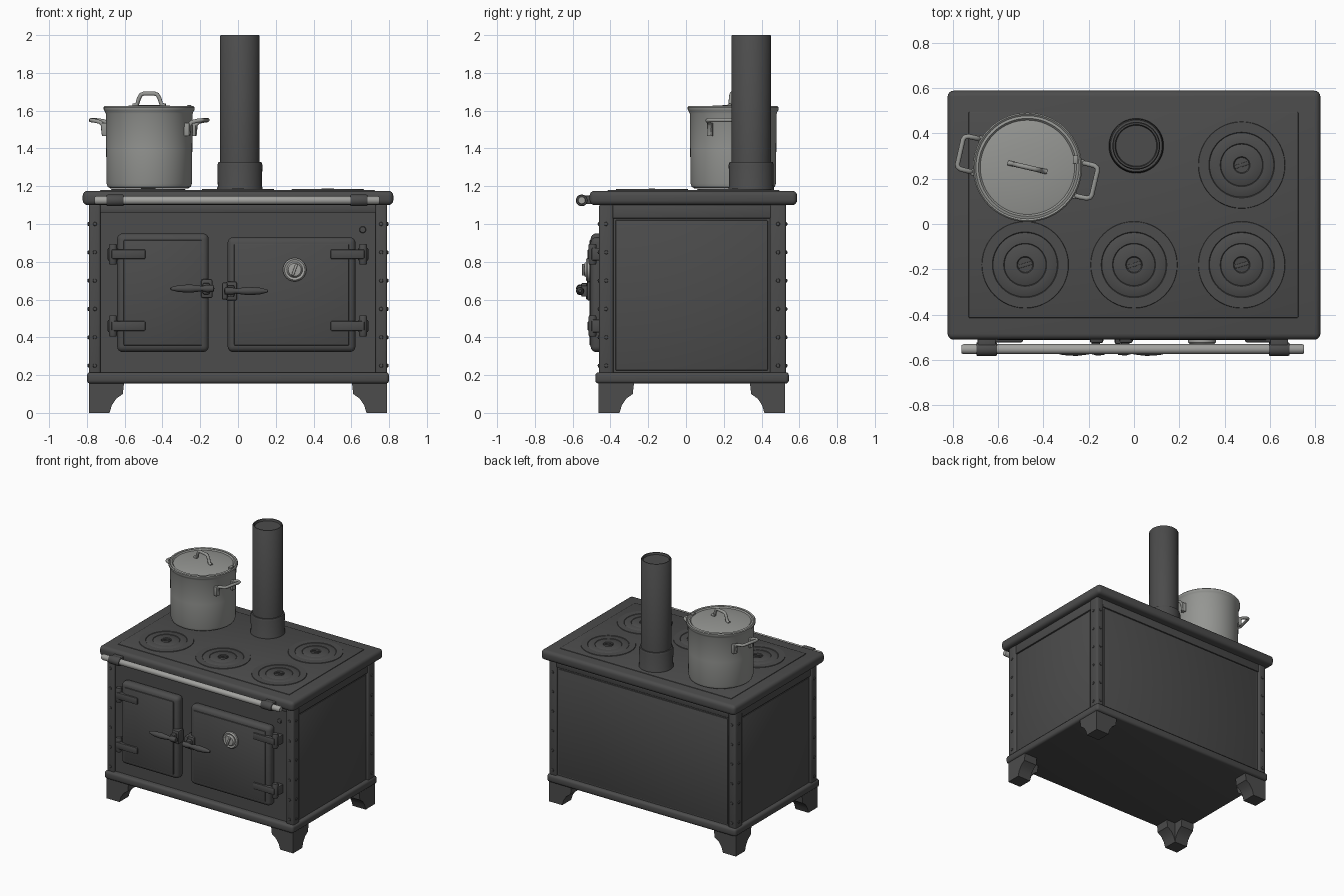
import bpy, bmesh, math
from mathutils import Vector, Matrix

if "Cube" in bpy.data.objects:
    bpy.data.objects.remove(bpy.data.objects["Cube"])


def material(name, rgb):
    m = bpy.data.materials.new(name)
    m.diffuse_color = (*rgb, 1)
    m.use_nodes = True
    m.node_tree.nodes["Principled BSDF"].inputs["Base Color"].default_value = m.diffuse_color
    return m


IRON = material("cast iron", (0.072, 0.072, 0.072))
ENAMEL = material("pale enamel", (0.30, 0.305, 0.29))
STEEL = material("polished steel", (0.36, 0.36, 0.345))


def finish(name, bm, mat, angle=40):
    bmesh.ops.recalc_face_normals(bm, faces=bm.faces)
    me = bpy.data.meshes.new(name)
    bm.to_mesh(me)
    bm.free()
    return register(name, me, mat, angle)


def register(name, me, mat, angle=40):
    ob = bpy.data.objects.new(name, me)
    bpy.context.collection.objects.link(ob)
    me.materials.clear()
    me.materials.append(mat)
    bpy.ops.object.select_all(action='DESELECT')
    ob.select_set(True)
    bpy.context.view_layer.objects.active = ob
    bpy.ops.object.shade_smooth_by_angle(angle=math.radians(angle))
    return ob


def box(name, x, y, z, mat=IRON, r=0.01, seg=2):
    """Rounded box from (min, max) ranges."""
    bm = bmesh.new()
    bmesh.ops.create_cube(bm, size=1)
    for v in bm.verts:
        v.co = Vector([(a + b) / 2 + c * (b - a) for c, (a, b) in zip(v.co, (x, y, z))])
    if r:
        bmesh.ops.bevel(bm, geom=bm.edges[:], offset=r, segments=seg, profile=0.5, affect='EDGES')
    return finish(name, bm, mat)


def lathe(name, profile, loc, mat=IRON, axis='Z', n=48):
    """Spin (radius, height) points round an axis; zero radius closes an end."""
    bm = bmesh.new()
    vs = [bm.verts.new((r, 0, h)) for r, h in profile]
    es = [bm.edges.new(p) for p in zip(vs, vs[1:])]
    bmesh.ops.spin(bm, geom=vs + es, cent=(0, 0, 0), axis=(0, 0, 1),
                   angle=2 * math.pi, steps=n, use_duplicate=False)
    bmesh.ops.remove_doubles(bm, verts=bm.verts[:], dist=1e-5)
    turn = {'Z': Matrix(), 'X': Matrix.Rotation(math.pi / 2, 4, 'Y'),
            '-X': Matrix.Rotation(-math.pi / 2, 4, 'Y'),
            '-Y': Matrix.Rotation(math.pi / 2, 4, 'X')}[axis]
    bm.transform(Matrix.Translation(loc) @ turn)
    return finish(name, bm, mat)


def tube(name, pts, r, mat):
    cu = bpy.data.curves.new(name, 'CURVE')
    cu.dimensions = '3D'
    cu.bevel_depth, cu.bevel_resolution, cu.use_fill_caps = r, 3, True
    sp = cu.splines.new('POLY')
    sp.points.add(len(pts) - 1)
    for p, co in zip(sp.points, pts):
        p.co = (*co, 1)
    ob = bpy.data.objects.new(name, cu)
    bpy.context.collection.objects.link(ob)
    bpy.context.view_layer.update()
    me = bpy.data.meshes.new_from_object(ob.evaluated_get(bpy.context.evaluated_depsgraph_get()))
    bpy.data.objects.remove(ob)
    return register(name, me, mat, 60)


# Body core, base slab and cooktop
box("body", (-0.772, 0.772), (-0.44, 0.515), (0.16, 1.11), r=0)
box("base_slab", (-0.80, 0.80), (-0.48, 0.545), (0.155, 0.215), r=0.018, seg=3)
box("cooktop_rim", (-0.822, 0.822), (-0.51, 0.588), (1.10, 1.176), r=0.026, seg=4)
box("cooktop_plate", (-0.73, 0.725), (-0.415, 0.495), (1.15, 1.181), r=0.006)

# Corner posts with rivets, and the frame strips between them
RIVET = [(0.011, 0), (0.009, 0.006), (0, 0.009)]
for sx in (-1, 1):
    for ya, yb in ((-0.46, -0.385), (0.445, 0.53)):
        box("corner_post", sorted((sx * 0.727, sx * 0.79)), (ya, yb), (0.2, 1.105), r=0.012, seg=3)
        for i in range(6):
            z = 0.25 + i * 0.15
            lathe("side_rivet", RIVET, (sx * 0.789, (ya + yb) / 2, z),
                  axis='X' if sx > 0 else '-X', n=10)
            if ya < 0:
                lathe("front_rivet", RIVET, (sx * 0.758, -0.459, z), axis='-Y', n=10)
            else:
                lathe("back_rivet", [(r, -h) for r, h in RIVET],
                      (sx * 0.758, 0.529, z), axis='-Y', n=10)
    box("side_top_strip", sorted((sx * 0.76, sx * 0.784)), (-0.39, 0.45), (1.03, 1.105), r=0.005)
    box("side_panel", sorted((sx * 0.76, sx * 0.777)), (-0.373, 0.433), (0.225, 1.02), r=0.004)
box("front_top_strip", (-0.73, 0.73), (-0.455, -0.43), (1.06, 1.105), r=0.005)
box("back_top_strip", (-0.73, 0.73), (0.50, 0.525), (1.04, 1.105), r=0.005)
box("back_panel", (-0.715, 0.715), (0.50, 0.52), (0.225, 1.03), r=0.004)

# Bracket feet: two curved arms per corner
arm = [(0, 0), (0.11, 0), (0.122, 0.04), (0.145, 0.075), (0.18, 0.10), (0.187, 0.16), (0, 0.16)]
for sx in (-1, 1):
    for oy, sy in ((-0.462, 1), (0.525, -1)):
        for along_x in (True, False):
            bm = bmesh.new()
            face = bm.faces.new([bm.verts.new((a, 0, h)) for a, h in arm])
            ext = bmesh.ops.extrude_face_region(bm, geom=[face])
            for v in ext['geom']:
                if isinstance(v, bmesh.types.BMVert):
                    v.co.y = 0.11
            for v in bm.verts:
                a, b, h = v.co
                if not along_x:
                    a, b = b, a
                v.co = (sx * (0.79 - a), oy + sy * b, h)
            finish("foot", bm, IRON)

# Oven doors with raised inner faces, and strap hinges on their outer edges
for name, x0, x1, ztop, sx in (("left_door", -0.64, -0.155, 0.95, -1),
                               ("right_door", -0.055, 0.622, 0.93, 1)):
    box(name, (x0, x1), (-0.505, -0.43), (0.322, ztop), r=0.03, seg=4)
    box(name + "_face", (x0 + 0.035, x1 - 0.035), (-0.511, -0.48), (0.357, ztop - 0.035), r=0.005)
    for z in (0.84, 0.46):
        box("hinge_strap", sorted((sx * 0.49, sx * 0.67)), (-0.522, -0.49), (z - 0.026, z + 0.026), r=0.008)
        box("hinge_mount", sorted((sx * 0.635, sx * 0.69)), (-0.50, -0.43), (z - 0.034, z + 0.034), r=0.008)
        lathe("hinge_pin", [(0, -0.055), (0.018, -0.055), (0.022, -0.045), (0.022, 0.045),
                            (0.018, 0.055), (0, 0.055)], (sx * 0.662, -0.495, z), n=16)

# Door latches with tapered grips
GRIP = [(0, -0.04), (0.018, -0.035), (0.02, 0), (0.013, 0.025), (0.016, 0.04),
        (0.022, 0.09), (0.018, 0.15), (0.008, 0.19), (0, 0.195)]
for x, z, axis in ((-0.165, 0.658, '-X'), (-0.035, 0.645, 'X')):
    box("latch_plate", (x - 0.03, x + 0.03), (-0.525, -0.46), (z - 0.05, z + 0.05), r=0.01)
    box("latch_block", (x - 0.022, x + 0.016), (-0.555, -0.50), (z - 0.03, z + 0.03), r=0.008)
    lathe("latch_grip", GRIP, (x, -0.56, z), axis=axis, n=16)
box("latch_keeper", (-0.085, -0.055), (-0.53, -0.43), (0.60, 0.69), r=0.008)

# Temperature dial and small keyhole cover
lathe("dial", [(0.062, 0), (0.062, 0.014), (0.054, 0.022), (0.046, 0.018), (0.042, 0.018),
               (0.034, 0.03), (0, 0.033)], (0.30, -0.508, 0.758), STEEL, '-Y', 32)
bar = box("dial_pointer", (-0.007, 0.007), (-0.008, 0.008), (-0.032, 0.032), STEEL, 0.003)
bar.matrix_world = Matrix.Translation((0.30, -0.542, 0.758)) @ Matrix.Rotation(0.35, 4, 'Y')
lathe("keyhole_cover", [(0.018, 0), (0.015, 0.008), (0, 0.01)], (0.66, -0.44, 0.97), axis='-Y', n=16)

# Towel rail and its brackets
lathe("towel_rail", [(0, -0.76), (0.018, -0.76), (0.022, -0.752), (0.022, 0.742), (0.018, 0.75),
                     (0, 0.75)], (0, -0.552, 1.125), STEEL, 'X', 20)
for x, mat in ((-0.65, IRON), (0.64, IRON)):
    lathe("rail_collar", [(0, -0.045), (0.028, -0.045), (0.031, -0.038), (0.031, 0.038),
                          (0.028, 0.045), (0, 0.045)], (x, -0.552, 1.125), mat, 'X', 20)
    box("rail_bracket", (x - 0.04, x + 0.04), (-0.55, -0.49), (1.105, 1.15), r=0.006)

# Hot plates with concentric rings and a slotted lifting cup
for x, y in ((-0.48, -0.18), (0, -0.18), (0.475, -0.18), (0.475, 0.26), (-0.47, 0.25)):
    lathe("hot_plate", [(0.192, 0.0), (0.19, 0.005), (0.145, 0.006), (0.142, 0.003), (0.138, 0.006),
                        (0.095, 0.006), (0.092, 0.003), (0.088, 0.006), (0.037, 0.006),
                        (0.033, 0.001), (0, 0.001)], (x, y, 1.18))
    slot = box("lifting_bar", (-0.033, 0.033), (-0.008, 0.008), (-0.004, 0.005), r=0.002)
    slot.matrix_world = Matrix.Translation((x, y, 1.183)) @ Matrix.Rotation(0.3, 4, 'Z')

# Flue pipe and collar
lathe("flue_collar", [(0.121, 0), (0.121, 0.012), (0.117, 0.02), (0.119, 0.135), (0.114, 0.15),
                      (0.104, 0.15)], (0.01, 0.345, 1.178))
lathe("flue_pipe", [(0.105, 1.2), (0.105, 1.995), (0.101, 2.0), (0.094, 2.0), (0.09, 1.985),
                    (0, 1.985)], (0.01, 0.345, 0))

# Stock pot, lid and handles
PX, PY, TURN = -0.47, 0.25, math.radians(-13)
lathe("pot", [(0, 1.188), (0.205, 1.188), (0.22, 1.197), (0.226, 1.215), (0.228, 1.40), (0.23, 1.585),
              (0.236, 1.598), (0.241, 1.606), (0.241, 1.618), (0.235, 1.624), (0.226, 1.618),
              (0.224, 1.60)], (PX, PY, 0), ENAMEL, n=64)
lathe("pot_lid", [(0.23, 1.608), (0.23, 1.618), (0.216, 1.622), (0.208, 1.614), (0.20, 1.616),
                  (0.10, 1.627), (0, 1.631)], (PX, PY, 0), ENAMEL, n=64)


def around_pot(points):
    m = Matrix.Translation((PX, PY, 0)) @ Matrix.Rotation(TURN, 4, 'Z')
    return [m @ Vector(p) for p in points]


tube("lid_handle", around_pot([(-0.088, 0, 1.628), (-0.066, 0, 1.632), (-0.056, 0, 1.665), (-0.044, 0, 1.685),
                               (-0.03, 0, 1.69), (0.03, 0, 1.69), (0.044, 0, 1.685), (0.056, 0, 1.665),
                               (0.066, 0, 1.632), (0.088, 0, 1.628)]), 0.011, ENAMEL)
for s in (-1, 1):
    half = [(0.231, 0.074, 1.475), (0.235, 0.074, 1.525), (0.25, 0.075, 1.54),
            (0.285, 0.074, 1.548), (0.299, 0.068, 1.549), (0.304, 0.056, 1.55)]
    loop = half + [(r, -t, z) for r, t, z in reversed(half)]
    tube("pot_handle", around_pot([(s * r, t, z) for r, t, z in loop]), 0.011, ENAMEL)
    for t in (-0.074, 0.074):
        lug = box("handle_lug", (-0.015, 0.015), (-0.016, 0.016), (-0.035, 0.035), ENAMEL, 0.005)
        lug.matrix_world = Matrix.Translation(around_pot([(s * 0.223, t, 1.50)])[0]) @ \
            Matrix.Rotation(TURN, 4, 'Z')
clip = box("lid_clip", (-0.012, 0.012), (-0.018, 0.018), (-0.007, 0.007), ENAMEL, 0.003)
clip.location = (-0.258, 0.285, 1.622)
